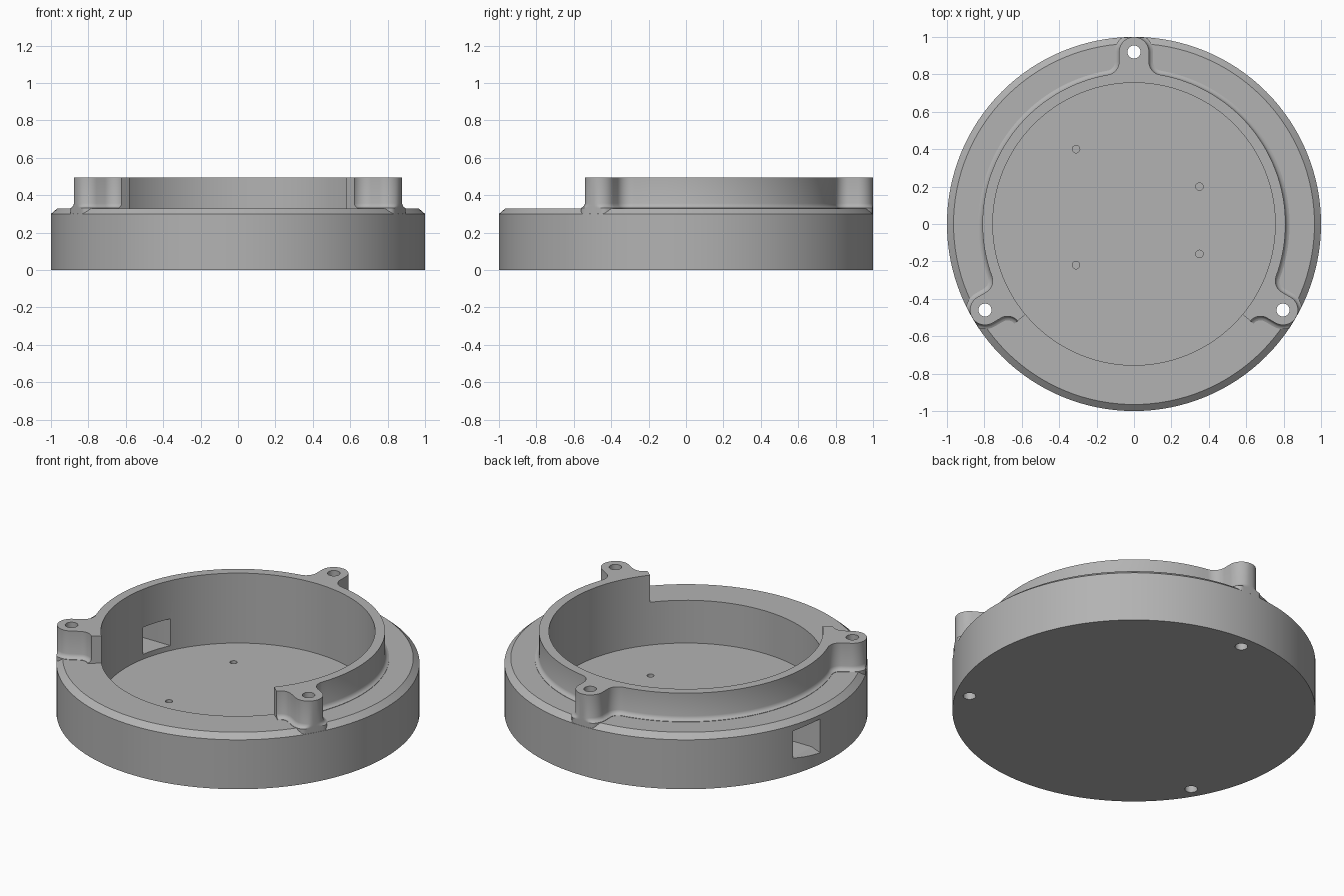
import bpy, bmesh, math
from math import sin, cos, pi, radians, hypot, atan2, sqrt

cube = bpy.data.objects.get("Cube")
if cube:
    bpy.data.objects.remove(cube, do_unlink=True)

SEG = 128
BORE, RIM, LUG_AT, LUG_R, FILLET = 0.755, 0.81, 0.92, 0.08, 0.07
LUGS = [radians(a) for a in (-30, 90, 210)]

grey = bpy.data.materials.new("plain_grey")
grey.use_nodes = True
COLOUR = (0.45, 0.45, 0.45, 1)
grey.diffuse_color = COLOUR
grey.node_tree.nodes["Principled BSDF"].inputs["Base Color"].default_value = COLOUR


def loft(name, sections):
    """Closed solid through matching rings of 3D points."""
    bm = bmesh.new()
    rings = [[bm.verts.new(p) for p in s] for s in sections]
    n = len(rings[0])
    for a, b in zip(rings, rings[1:]):
        for i in range(n):
            j = (i + 1) % n
            bm.faces.new((a[i], a[j], b[j], b[i]))
    bm.faces.new(rings[0][::-1])
    bm.faces.new(rings[-1])
    bmesh.ops.recalc_face_normals(bm, faces=bm.faces)
    mesh = bpy.data.meshes.new(name)
    bm.to_mesh(mesh)
    bm.free()
    mesh.materials.append(grey)
    ob = bpy.data.objects.new(name, mesh)
    bpy.context.collection.objects.link(ob)
    return ob


def lathe(name, profile, x=0, y=0, seg=SEG):
    return loft(name, [[(x + r * cos(2 * pi * i / seg), y + r * sin(2 * pi * i / seg), z)
                        for i in range(seg)] for r, z in profile])


def combine(target, other, operation):
    mod = target.modifiers.new(operation.lower(), "BOOLEAN")
    mod.operation, mod.object, mod.solver = operation, other, "EXACT"
    bpy.context.view_layer.objects.active = target
    bpy.ops.object.modifier_apply(modifier=mod.name)
    bpy.data.objects.remove(other, do_unlink=True)


def arc(cx, cy, r, start, end, n):
    return [(cx + r * cos(start + (end - start) * i / n),
             cy + r * sin(start + (end - start) * i / n)) for i in range(n + 1)]


# Lug outline pointing along +y: concave fillet, round cap, concave fillet
side = LUG_R + FILLET
fillet_y = sqrt((RIM + FILLET) ** 2 - side ** 2)
touch = atan2(side, fillet_y)


def collar_outline(grow, z):
    """Open ring with three lugs, its outside swollen by grow."""
    blend = arc(side, fillet_y, FILLET - grow, 1.5 * pi - touch, pi, 10)
    cap = arc(0, LUG_AT, LUG_R + grow, 0, pi, 24)
    lug = blend + cap + [(-x, y) for x, y in reversed(blend)]
    pts = []
    for k, a in enumerate(LUGS):
        t = a - pi / 2
        pts += [(x * cos(t) - y * sin(t), x * sin(t) + y * cos(t)) for x, y in lug]
        if k < 2:
            pts += arc(0, 0, RIM + grow, a + touch, LUGS[k + 1] - touch, 48)[1:-1]
    pts += arc(0, 0, 0.7, LUGS[2] + touch, LUGS[0] - touch, 96)
    # Lugs stay flush with the outer wall
    trim = [min(1, 0.999 / hypot(x, y)) for x, y in pts]
    return [(x * s, y * s, z) for (x, y), s in zip(pts, trim)]


# Round body with chamfered shoulder
housing = lathe("housing", [(1, 0), (1, 0.3), (0.965, 0.33)])

# Raised collar with a filleted foot
foot = [(0.022, 0.28), (0.022, 0.332), (0.012, 0.336), (0.004, 0.344), (0, 0.356), (0, 0.495)]
combine(housing, loft("collar", [collar_outline(g, z) for g, z in foot]), "UNION")

# Main cavity
combine(housing, lathe("cavity", [(BORE, 0.07), (BORE, 0.7)]), "DIFFERENCE")

# Screw holes through the lugs
for a in LUGS:
    hole = lathe("screw_hole", [(0.035, -0.1), (0.035, 0.7)],
                 LUG_AT * cos(a), LUG_AT * sin(a), 32)
    combine(housing, hole, "DIFFERENCE")

# Blind pilot holes in the floor
for x, y in ((-0.31, 0.4), (-0.31, -0.22), (0.35, 0.2), (0.35, -0.16)):
    combine(housing, lathe("pilot_hole", [(0.02, 0.025), (0.02, 0.2)], x, y, 24), "DIFFERENCE")


# Cable port in the side wall with a flared mouth
def port_section(x, y0, y1, z0, z1):
    return [(x, y0, z0), (x, y1, z0), (x, y1, z1), (x, y0, z1)]


port = loft("cable_port", [port_section(-0.6, 0.144, 0.325, 0.1, 0.263),
                           port_section(-0.945, 0.144, 0.325, 0.1, 0.263),
                           port_section(-1.03, 0.115, 0.365, 0.045, 0.285)])
combine(housing, port, "DIFFERENCE")

bpy.ops.object.select_all(action="DESELECT")
housing.select_set(True)
bpy.context.view_layer.objects.active = housing
bpy.ops.object.shade_smooth_by_angle(angle=radians(30))
